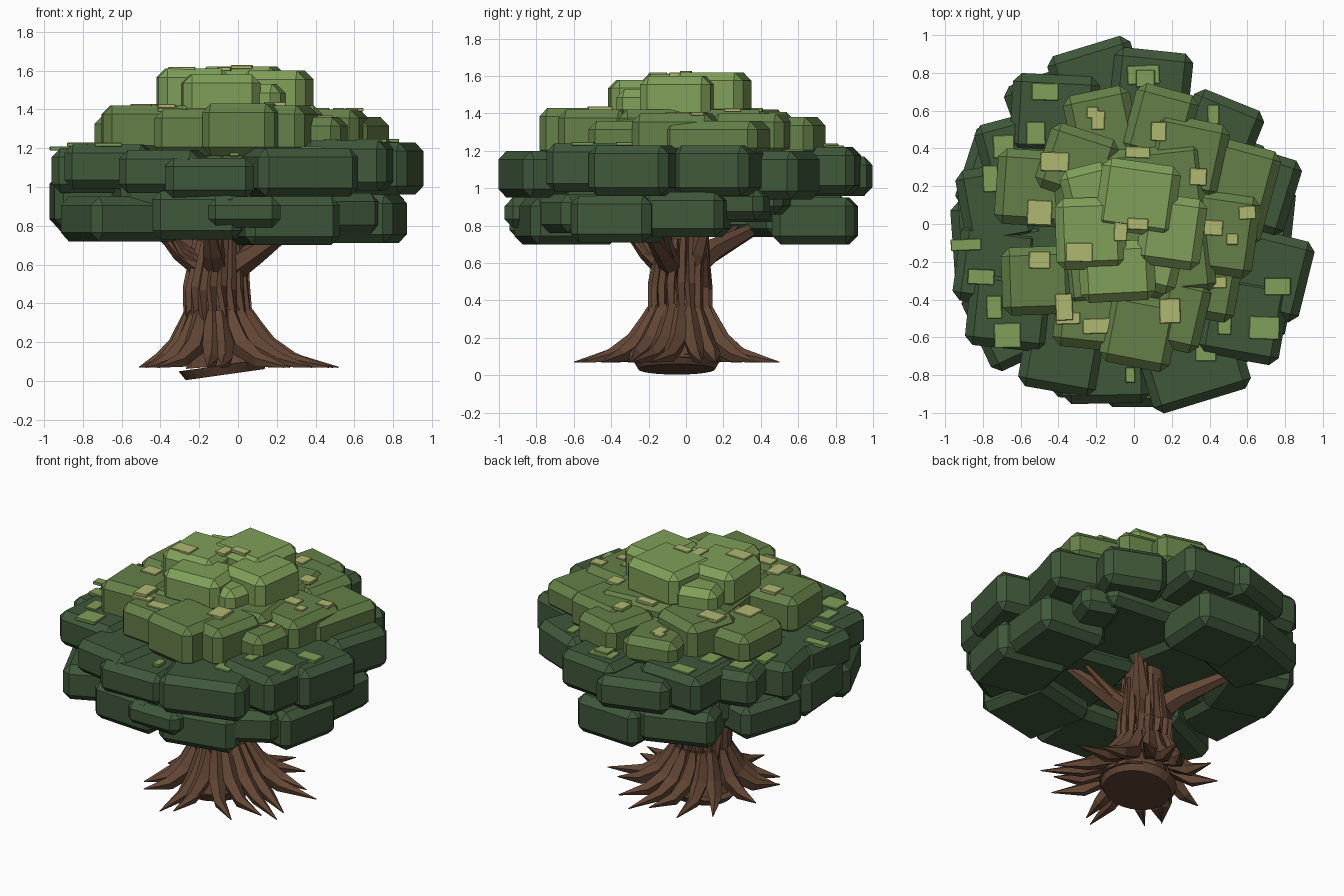
import bpy, bmesh, math, random
from mathutils import Vector, Matrix

random.seed(4)


def material(name, rgb):
    m = bpy.data.materials.new(name)
    m.diffuse_color = (*rgb, 1)
    return m


DARK = material("deep green", (0.050, 0.098, 0.043))
MID = material("olive green", (0.130, 0.215, 0.065))
LIGHT = material("fresh green", (0.215, 0.350, 0.100))
YELLOW = material("yellow green", (0.430, 0.480, 0.165))
BROWN = material("bark brown", (0.125, 0.062, 0.036))


def finish(bm, name, mat):
    bmesh.ops.recalc_face_normals(bm, faces=bm.faces)
    me = bpy.data.meshes.new(name)
    bm.to_mesh(me)
    bm.free()
    me.materials.append(mat)
    ob = bpy.data.objects.new(name, me)
    bpy.context.collection.objects.link(ob)
    return ob


def add_box(bm, x, y, sx, sy, rot, z0, z1, chamfer):
    """Chamfered block given by centre, size, turn in degrees and height range."""
    mat = (Matrix.Translation((x, y, (z0 + z1) / 2)) @ Matrix.Rotation(math.radians(rot), 4, 'Z')
           @ Matrix.Diagonal((sx, sy, z1 - z0, 1)))
    part = bmesh.new()
    bmesh.ops.create_cube(part, size=1, matrix=mat)
    bmesh.ops.bevel(part, geom=part.edges[:], offset=chamfer, segments=1,
                    affect='EDGES', profile=0.5)
    tmp = bpy.data.meshes.new("tmp")
    part.to_mesh(tmp)
    part.free()
    bm.from_mesh(tmp)
    bpy.data.meshes.remove(tmp)


def foliage(name, mat, boxes, chamfer=0.045):
    bm = bmesh.new()
    for b in boxes:
        add_box(bm, *b, chamfer)
    return finish(bm, name, mat)


def add_tube(bm, path, radii, sides=5, squash=1.0, phase=0.0):
    """Tapered faceted tube along a path; squash narrows it sideways."""
    rings = []
    for i, p in enumerate(path):
        t = (path[min(i + 1, len(path) - 1)] - path[max(i - 1, 0)]).normalized()
        side = t.cross(Vector((0, 0, 1)))
        side = side.normalized() if side.length > 1e-3 else Vector((1, 0, 0))
        up = side.cross(t)
        rings.append([bm.verts.new(p + radii[i] * (
            side * squash * math.sin(phase + k * math.tau / sides)
            + up * math.cos(phase + k * math.tau / sides))) for k in range(sides)])
    for a, b in zip(rings, rings[1:]):
        for k in range(sides):
            bm.faces.new((a[k], a[(k + 1) % sides], b[(k + 1) % sides], b[k]))
    bm.faces.new(rings[0])
    bm.faces.new(rings[-1])


# Lower skirt of the crown
lower = [
    (0.24, -0.64, 0.50, 0.48, 12, 0.70, 0.95), (-0.20, -0.70, 0.46, 0.46, -4, 0.73, 0.98),
    (-0.60, -0.48, 0.52, 0.46, 25, 0.72, 0.95), (-0.76, -0.10, 0.40, 0.46, 4, 0.79, 1.06),
    (-0.68, 0.26, 0.44, 0.46, -18, 0.76, 0.98), (-0.40, 0.58, 0.48, 0.46, 20, 0.74, 0.97),
    (-0.04, 0.69, 0.46, 0.44, -3, 0.70, 0.95), (0.56, 0.32, 0.26, 0.26, -20, 0.83, 1.00),
    (0.61, 0.0, 0.46, 0.44, -6, 0.74, 0.98), (0.60, -0.36, 0.48, 0.44, -12, 0.71, 0.96),
    (0.50, -0.58, 0.36, 0.36, 30, 0.76, 0.97), (0.03, -0.86, 0.38, 0.22, 0, 0.79, 0.95),
]
foliage("lower_crown", DARK, lower)

# Widest ring of the crown
wide = [
    (-0.20, 0.77, 0.46, 0.36, 17, 0.96, 1.17), (0.09, 0.73, 0.42, 0.38, -6, 0.97, 1.22),
    (-0.42, 0.58, 0.46, 0.42, -3, 0.97, 1.22), (0.45, 0.48, 0.40, 0.38, -22, 0.94, 1.20),
    (-0.61, 0.36, 0.40, 0.42, 15, 0.97, 1.20), (0.65, 0.18, 0.40, 0.42, -17, 0.96, 1.23),
    (-0.73, 0.10, 0.38, 0.42, 10, 0.95, 1.20), (0.72, -0.27, 0.40, 0.44, -14, 0.96, 1.23),
    (0.58, -0.50, 0.44, 0.44, -10, 0.98, 1.24), (-0.73, -0.22, 0.42, 0.42, -8, 0.97, 1.20),
    (-0.66, -0.46, 0.44, 0.40, -6, 0.99, 1.22), (-0.38, -0.69, 0.42, 0.40, -10, 0.97, 1.19),
    (0.32, -0.76, 0.54, 0.37, 17, 0.95, 1.20), (-0.15, -0.76, 0.46, 0.38, 1, 0.94, 1.15),
]
foliage("wide_crown", DARK, wide)

# Inner mass that closes the crown from below
inner = [(x, y, 0.66, 0.66, r, z, 1.19) for x, y, r, z in
         [(-0.32, -0.3, 8, 0.83), (0.26, -0.34, -10, 0.80), (-0.28, 0.28, 12, 0.82), (0.24, 0.22, -6, 0.86)]]
foliage("inner_crown", DARK, inner)

# Middle tier
middle = [
    (-0.17, 0.52, 0.36, 0.38, 12, 1.16, 1.34), (0.14, 0.53, 0.34, 0.38, -15, 1.16, 1.38),
    (-0.30, 0.32, 0.38, 0.36, -18, 1.17, 1.42), (-0.52, 0.19, 0.42, 0.40, -4, 1.17, 1.37),
    (0.54, 0.17, 0.38, 0.52, -15, 1.17, 1.36), (0.45, -0.05, 0.40, 0.44, -8, 1.17, 1.40),
    (-0.51, -0.30, 0.38, 0.36, 2, 1.17, 1.42), (-0.24, -0.50, 0.36, 0.32, -6, 1.16, 1.40),
    (0.03, -0.57, 0.38, 0.38, -11, 1.16, 1.43), (0.25, -0.48, 0.26, 0.38, -13, 1.16, 1.42),
    (0.42, -0.36, 0.26, 0.30, -10, 1.17, 1.36), (0.28, 0.36, 0.40, 0.40, -12, 1.17, 1.40),
    (0.0, 0.0, 0.80, 0.80, 6, 1.15, 1.42),
]
foliage("middle_crown", MID, middle)

# Top tier
top = [
    (0.02, 0.14, 0.42, 0.38, -8, 1.38, 1.62), (-0.23, -0.05, 0.37, 0.38, 2, 1.37, 1.61),
    (0.20, -0.04, 0.34, 0.38, -8, 1.36, 1.60), (-0.09, -0.25, 0.40, 0.32, 3, 1.36, 1.58),
    (-0.24, 0.19, 0.28, 0.24, 14, 1.36, 1.54), (0.13, -0.24, 0.22, 0.24, -14, 1.36, 1.53),
]
foliage("top_crown", LIGHT, top)


# Small leaf chips lying on whatever block is below them
def top_at(x, y):
    best = 1.17
    for bx, by, sx, sy, rot, z0, z1 in wide + middle + top:
        d = Matrix.Rotation(-math.radians(rot), 2) @ Vector((x - bx, y - by))
        if abs(d.x) < sx / 2 - 0.01 and abs(d.y) < sy / 2 - 0.01:
            best = max(best, z1)
    return best


def chips(name, mat, spots):
    foliage(name, mat, [(x, y, sx, sy, random.uniform(-3, 3), top_at(x, y) - 0.012,
                         top_at(x, y) + 0.008) for x, y, sx, sy in spots], 0.003)


chips("yellow_leaf_chips", YELLOW, [
    (-0.42, 0.33, 0.15, 0.10), (-0.50, 0.06, 0.13, 0.13), (-0.29, -0.15, 0.14, 0.10),
    (-0.07, -0.03, 0.07, 0.12), (0.02, 0.0, 0.11, 0.06), (-0.50, -0.19, 0.11, 0.09),
    (-0.37, -0.44, 0.09, 0.14), (-0.19, -0.54, 0.16, 0.08), (0.19, -0.46, 0.11, 0.13),
    (0.42, -0.02, 0.10, 0.08), (0.52, -0.08, 0.06, 0.06), (0.34, 0.25, 0.09, 0.09),
    (0.13, 0.49, 0.08, 0.10), (0.02, 0.38, 0.13, 0.06), (-0.19, 0.55, 0.07, 0.10),
    (0.60, 0.06, 0.09, 0.07), (0.43, -0.31, 0.12, 0.06), (-0.35, -0.50, 0.13, 0.06),
    (-0.45, -0.07, 0.07, 0.07), (-0.22, 0.59, 0.06, 0.06)])
chips("green_leaf_chips", LIGHT, [
    (-0.47, 0.70, 0.14, 0.09), (-0.52, 0.48, 0.10, 0.12), (-0.69, 0.41, 0.11, 0.12),
    (-0.76, 0.24, 0.08, 0.14), (-0.89, -0.11, 0.16, 0.06), (-0.81, -0.28, 0.14, 0.08),
    (-0.74, -0.44, 0.08, 0.12), (-0.67, -0.59, 0.14, 0.13), (0.76, -0.33, 0.14, 0.09),
    (0.69, -0.55, 0.16, 0.12), (0.38, -0.68, 0.11, 0.09), (0.48, -0.54, 0.07, 0.09),
    (0.05, 0.79, 0.17, 0.10), (-0.02, -0.80, 0.05, 0.08), (0.42, 0.58, 0.06, 0.10)])
foliage("stacked_leaf_chip", LIGHT, [(0.06, 0.77, 0.10, 0.09, 0, 1.22, 1.24)], 0.003)

# Trunk core
CX, CY = -0.10, -0.03
bm = bmesh.new()
core = [Vector(p) for p in [(-0.05, -0.05, 0.08), (-0.06, -0.05, 0.20), (-0.10, -0.04, 0.35),
                            (-0.115, -0.03, 0.48), (-0.09, -0.01, 0.66), (-0.08, 0.0, 0.86)]]
add_tube(bm, core, [0.22, 0.18, 0.155, 0.145, 0.125, 0.12], sides=12)
finish(bm, "trunk_core", BROWN)

# Slanted base disc
bm = bmesh.new()
bmesh.ops.create_cone(bm, cap_ends=True, segments=24, radius1=0.205, radius2=0.235, depth=0.05,
                      matrix=Matrix.Translation((-0.07, -0.05, 0.057))
                      @ Matrix.Rotation(math.radians(-8), 4, 'Y'))
finish(bm, "trunk_base", BROWN)

# Bark ridges up the trunk
bm = bmesh.new()
for k in range(18):
    a = k * math.tau / 18
    d = Vector((math.cos(a), math.sin(a), 0))
    lo, mid, hi = random.uniform(0.24, 0.32), random.uniform(0.46, 0.50), random.uniform(0.70, 0.80)
    path = [Vector((CX, CY, lo)) + d * 0.16, Vector((CX - 0.01, CY, mid)) + d * 0.148,
            Vector((CX + 0.015, CY + 0.02, hi)) + d * 0.115]
    add_tube(bm, path, [0.020, 0.028, 0.020], sides=4)
finish(bm, "bark_ridges", BROWN)

# Flaring pointed roots
bm = bmesh.new()
for k in range(17):
    a = k * math.tau / 17 + random.uniform(-0.06, 0.06)
    reach = random.uniform(0.47, 0.57)
    bend = random.uniform(-0.3, 0.3)
    path = []
    for f, r, z in [(0, 0.15, 0.36), (0.1, 0.17, 0.28), (0.3, 0.23, 0.175),
                    (0.6, 0.345, 0.105), (1, reach, 0.070)]:
        c = Vector((CX + 0.07 * f, CY - 0.03 * f, 0))
        b = a + bend * f * f
        path.append(c + Vector((r * math.cos(b), r * math.sin(b), z)))
    add_tube(bm, path, [0.028, 0.052, 0.060, 0.042, 0.003], sides=5, squash=0.9)
finish(bm, "roots", BROWN)

# Branches spreading under the crown: heading, reach, end height, thickness
bm = bmesh.new()
for deg, reach, z1, thick in [(-25, 0.50, 0.84, 0.080), (42, 0.24, 0.90, 0.075), (130, 0.66, 0.84, 0.085),
                              (185, 0.36, 0.84, 0.065), (-100, 0.32, 0.82, 0.075)]:
    for off, scale in ((0, 1.0), (11, 0.5)):
        a = math.radians(deg + off)
        d = Vector((math.cos(a), math.sin(a), 0))
        path = [Vector((CX, CY, 0.57)) + d * 0.06, Vector((CX, CY, 0.665)) + d * min(0.22, reach * 0.55),
                Vector((CX, CY, z1)) + d * reach * (0.7 + 0.3 * scale)]
        add_tube(bm, path, [thick * scale, thick * 0.75 * scale, thick * 0.25 * scale], sides=6, phase=off)
finish(bm, "branches", BROWN)
